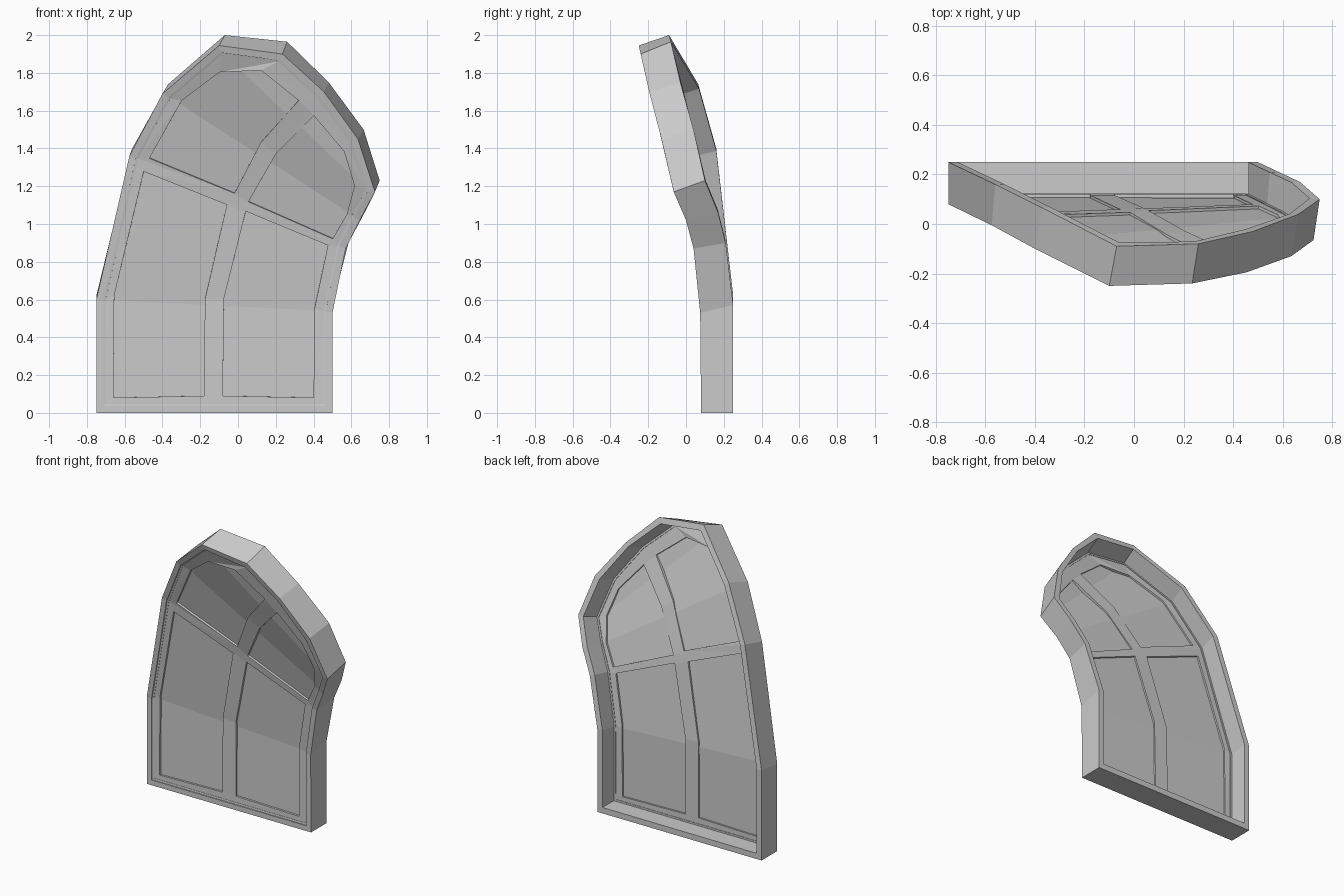
import bpy
from mathutils import Vector
from mathutils.bvhtree import BVHTree
from mathutils.interpolate import poly_3d_calc
from mathutils.geometry import tessellate_polygon

if "Cube" in bpy.data.objects:
    bpy.data.objects.remove(bpy.data.objects["Cube"])

# Bent arch outline, up the left side, over the tip, down the right side (x, y, z)
FRONT = [Vector(p) for p in (
    (-.75, .08, 0), (-.75, .08, .60), (-.575, -.005, 1.36), (-.40, -.10, 1.69),
    (-.10, -.25, 1.945), (.235, -.24, 1.90), (.455, -.195, 1.70), (.635, -.13, 1.45),
    (.725, -.065, 1.17), (.645, 0, 1.02), (.57, .04, .87), (.50, .075, .53), (.50, .08, 0))]
BACK = [Vector(p) for p in (
    (-.75, .25, 0), (-.75, .25, .62), (-.56, .16, 1.40), (-.37, .065, 1.74),
    (-.07, -.09, 2.0), (.26, -.08, 1.965), (.48, -.03, 1.75), (.665, .04, 1.50),
    (.75, .10, 1.23), (.67, .17, 1.06), (.585, .21, .90), (.50, .25, .57), (.50, .25, 0))]
N = len(FRONT)
ROWS = [(i, 12 - i, 11 - i, i + 1) for i in range(5)] + [(5, 7, 6)]
TREE = BVHTree.FromPolygons(FRONT, ROWS)


def place(x, z, d):
    """Point on the bent front surface, pushed back by depth fraction d."""
    hit, _, face, _ = TREE.ray_cast(Vector((x, -5, z)), Vector((0, 1, 0)))
    if hit is None:
        hit, _, face, _ = TREE.find_nearest(Vector((x, 0, z)))
    ids = ROWS[face]
    weights = poly_3d_calc([FRONT[i] for i in ids], hit)
    push = Vector()
    for i, w in zip(ids, weights):
        push += (BACK[i] - FRONT[i]) * w
    return hit + push * d


def inset(w):
    """Outline moved inward by w, as (x, z) pairs."""
    flat = [Vector((p.x, p.z)) for p in FRONT]
    out = []
    for i, p in enumerate(flat):
        a = (p - flat[i - 1]).normalized()
        b = (flat[(i + 1) % N] - p).normalized()
        na, nb = Vector((a.y, -a.x)), Vector((b.y, -b.x))
        out.append(p + (na + nb) * (w / (1 + na.dot(nb))))
    return out


def ring(w, d):
    if w == 0:
        return [f.lerp(b, d) for f, b in zip(FRONT, BACK)]
    return [place(p.x, p.y, d) for p in inset(w)]


def make(name, verts, faces):
    me = bpy.data.meshes.new(name)
    me.from_pydata([tuple(v) for v in verts], [], faces)
    me.validate()
    ob = bpy.data.objects.new(name, me)
    bpy.context.collection.objects.link(ob)
    bpy.context.view_layer.objects.active = ob
    ob.select_set(True)
    bpy.ops.object.mode_set(mode='EDIT')
    bpy.ops.mesh.select_all(action='SELECT')
    bpy.ops.mesh.normals_make_consistent(inside=False)
    bpy.ops.object.mode_set(mode='OBJECT')
    ob.select_set(False)
    return ob


# Outer casing: stepped cross-section (inset, depth) swept round the outline
profile = [(0, 0), (0, 1), (.038, 1), (.038, .26), (.05, .26), (.048, .05), (.036, .04), (.036, 0)]
verts = [v for w, d in profile for v in ring(w, d)]
K = len(profile)
faces = [(k * N + i, k * N + (i + 1) % N, (k + 1) % K * N + (i + 1) % N, (k + 1) % K * N + i)
         for k in range(K) for i in range(N)]
make("casing", verts, faces)

# Inner lattice: sash with four openings (x, z)
openings = [
    [(-.66, .08), (-.655, .62), (-.50, 1.275), (-.06, 1.10), (-.175, .60), (-.18, .09)],
    [(-.08, .09), (-.075, .60), (.04, 1.065), (.475, .885), (.405, .55), (.40, .08)],
    [(-.47, 1.345), (-.30, 1.65), (-.10, 1.80), (.12, 1.81), (.32, 1.65), (.12, 1.43), (-.02, 1.16)],
    [(.055, 1.115), (.20, 1.37), (.40, 1.57), (.56, 1.38), (.615, 1.20), (.575, 1.05), (.50, .92)]]
loops = [[tuple(p) for p in inset(.045)]] + openings
points = [p for loop in loops for p in loop]
M = len(points)
tris = tessellate_polygon([[Vector((x, z, 0)) for x, z in loop] for loop in loops])
verts = [place(x, z, d) for d in (.06, .24) for x, z in points]
faces = [tuple(t) for t in tris] + [tuple(i + M for i in t) for t in tris]
start = 0
for loop in loops:
    n = len(loop)
    for i in range(n):
        a, b = start + i, start + (i + 1) % n
        faces.append((a, b, b + M, a + M))
    start += n
make("lattice", verts, faces)

# Pane: one thin bent sheet behind the openings
verts = ring(.044, .14) + ring(.044, .17)
faces = ROWS + [tuple(i + N for i in r) for r in ROWS]
faces += [(i, (i + 1) % N, (i + 1) % N + N, i + N) for i in range(N)]
make("pane", verts, faces)
